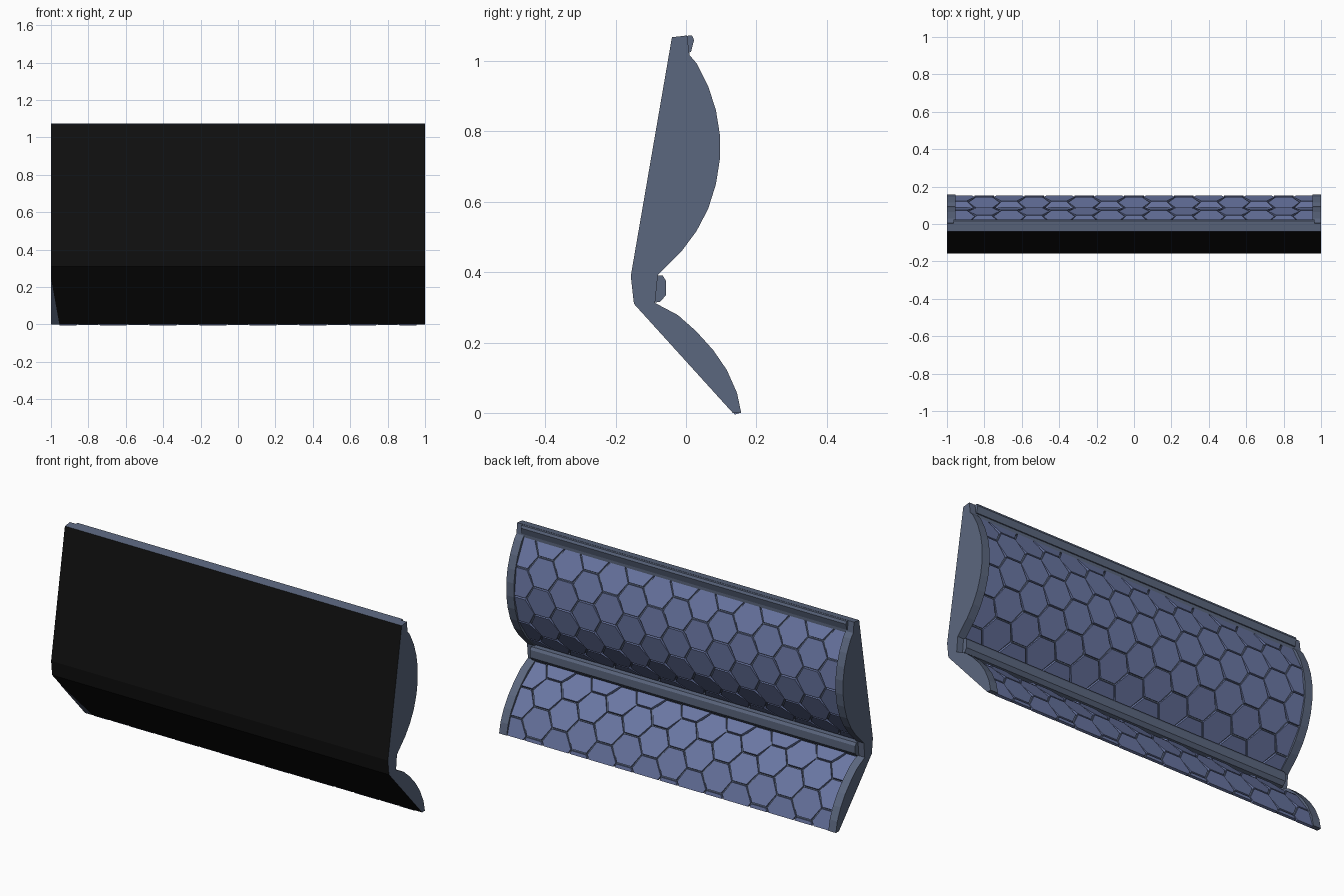
import bpy, bmesh, math
from mathutils import Vector

if "Cube" in bpy.data.objects:
    bpy.data.objects.remove(bpy.data.objects["Cube"])

def material(name, rgb):
    m = bpy.data.materials.new(name)
    m.diffuse_color = (*rgb, 1)
    m.use_nodes = True
    m.node_tree.nodes["Principled BSDF"].inputs["Base Color"].default_value = m.diffuse_color
    return m

FRAME = material("slate_frame", (0.105, 0.135, 0.21))
TILE = material("blue_tile", (0.145, 0.185, 0.37))
BLACK = material("black_front", (0.005, 0.005, 0.005))

# Cross-section curves as (y, z), top to bottom
UPPER = [(0.01, 1.017), (0.03, 0.994), (0.063, 0.929), (0.085, 0.861), (0.096, 0.793),
         (0.096, 0.719), (0.085, 0.65), (0.063, 0.58), (0.03, 0.517), (-0.01, 0.463), (-0.08, 0.392)]
LOWER = [(-0.088, 0.3125), (-0.023, 0.278), (0.028, 0.233), (0.077, 0.179),
         (0.116, 0.122), (0.145, 0.057), (0.157, 0.0)]
FRONT = [(0.133, 0), (-0.148, 0.31), (-0.157, 0.389), (-0.04, 1.068), (0.003, 1.073)]
RIB = 0.955
DEPTH = 0.018   # recess of the backing below the end ribs

def finish(bm, name, mats):
    bmesh.ops.recalc_face_normals(bm, faces=bm.faces)
    me = bpy.data.meshes.new(name)
    for m in mats:
        me.materials.append(m)
    if len(mats) > 1:   # everything facing the front is black
        for f in bm.faces:
            if f.normal.y < -0.5:
                f.material_index = 1
    bm.to_mesh(me)
    bm.free()
    ob = bpy.data.objects.new(name, me)
    bpy.context.collection.objects.link(ob)
    return ob

def extrude(name, profile, x0, x1, mats):
    bm = bmesh.new()
    f = bm.faces.new([bm.verts.new((x0, y, z)) for y, z in profile])
    r = bmesh.ops.extrude_face_region(bm, geom=[f])
    bmesh.ops.translate(bm, vec=(x1 - x0, 0, 0),
                        verts=[v for v in r["geom"] if isinstance(v, bmesh.types.BMVert)])
    return finish(bm, name, mats)

def inset(curve, d):
    """Offset a curve toward the front by d."""
    pts = [Vector(p) for p in curve]
    out = []
    for i, p in enumerate(pts):
        t = (pts[min(i + 1, len(pts) - 1)] - pts[max(i - 1, 0)]).normalized()
        out.append(p + Vector((t.y, -t.x)) * d)
    return out

# End ribs and recessed backing body
whole = UPPER + LOWER + FRONT
for side, a, b in (("left", -1, -RIB), ("right", RIB, 1)):
    extrude(side + "_end_rib", whole, a, b, [FRAME, BLACK])
low = inset(LOWER, DEPTH)
low[-1] = Vector((0.14, 0))
body = [tuple(p) for p in inset(UPPER, DEPTH) + low] + FRONT
extrude("backing_body", body, -RIB, RIB, [FRAME, BLACK])

# Rails along the top and the waist
extrude("top_rail", [(-0.01, 1.071), (0.017, 1.073), (0.023, 1.06), (0.014, 1.026), (-0.01, 1.02)],
        -0.965, 0.965, [FRAME])
extrude("top_rail_lip", [(-0.01, 1.03), (0.009, 1.03), (0.009, 1.006), (-0.01, 1.0)],
        -RIB, RIB, [FRAME])
extrude("waist_rail", [(-0.1, 0.392), (-0.066, 0.39), (-0.057, 0.376), (-0.057, 0.335),
                       (-0.073, 0.316), (-0.1, 0.312)], -0.965, 0.965, [FRAME])

# Hexagonal tiles: each one is a flat plate laid across the curve
R = 0.089
ROW = R * math.sqrt(3)

def hex_tiles(name, curve):
    pts = inset(curve, 0.006)
    lens = [(b - a).length for a, b in zip(pts, pts[1:])]
    total = sum(lens)

    def at(s):
        for a, b, l in zip(pts, pts[1:], lens):
            if s <= l + 1e-6:
                return a.lerp(b, s / l)
            s -= l
        return pts[-1]

    bm = bmesh.new()
    for col in range(-7, 8):
        for row in range(-1, 7):
            cs = row * ROW + (ROW / 2 if col % 2 else 0)
            if cs - ROW / 2 > total - 0.01 or cs + ROW / 2 < 0.01:
                continue
            r = R - 0.005
            tile = bmesh.new()
            tile.faces.new([tile.verts.new((col * 1.5 * R + r * math.cos(k * math.pi / 3),
                                            cs + r * math.sin(k * math.pi / 3), 0)) for k in range(6)])
            # clip to the panel outline
            for co, no in (((-RIB, 0, 0), (-1, 0, 0)), ((RIB, 0, 0), (1, 0, 0)),
                           ((0, 0, 0), (0, -1, 0)), ((0, total, 0), (0, 1, 0))):
                bmesh.ops.bisect_plane(tile, geom=tile.verts[:] + tile.edges[:] + tile.faces[:],
                                       plane_co=co, plane_no=no, clear_outer=True)
            if not tile.faces:
                tile.free()
                continue
            s0 = min(v.co.y for v in tile.verts)
            s1 = max(v.co.y for v in tile.verts)
            a, b = at(s0), at(s1)
            t = (b - a).normalized()
            n = Vector((t.y, -t.x)) * 0.014
            for f in tile.faces:
                top, base = [], []
                for v in f.verts:
                    p = a.lerp(b, (v.co.y - s0) / (s1 - s0))
                    top.append(bm.verts.new((v.co.x, p.x, p.y)))
                    base.append(bm.verts.new((v.co.x, p.x + n.x, p.y + n.y)))
                bm.faces.new(top)
                for i in range(len(top)):
                    j = (i + 1) % len(top)
                    bm.faces.new((top[i], base[i], base[j], top[j]))
                bm.faces.new(base[::-1])
            tile.free()
    return finish(bm, name, [TILE])

hex_tiles("upper_hex_tiles", UPPER)
hex_tiles("lower_hex_tiles", LOWER)

# Small bare corner on the lower front
bm = bmesh.new()
t = 0.25 / 0.31
bm.faces.new([bm.verts.new(p) for p in ((-1, 0.131, 0), (-RIB, 0.131, 0),
                                        (-1, 0.131 - 0.281 * t, 0.25))])
ob = finish(bm, "bare_corner", [FRAME])
if ob.data.polygons[0].normal.y > 0:
    ob.data.flip_normals()
